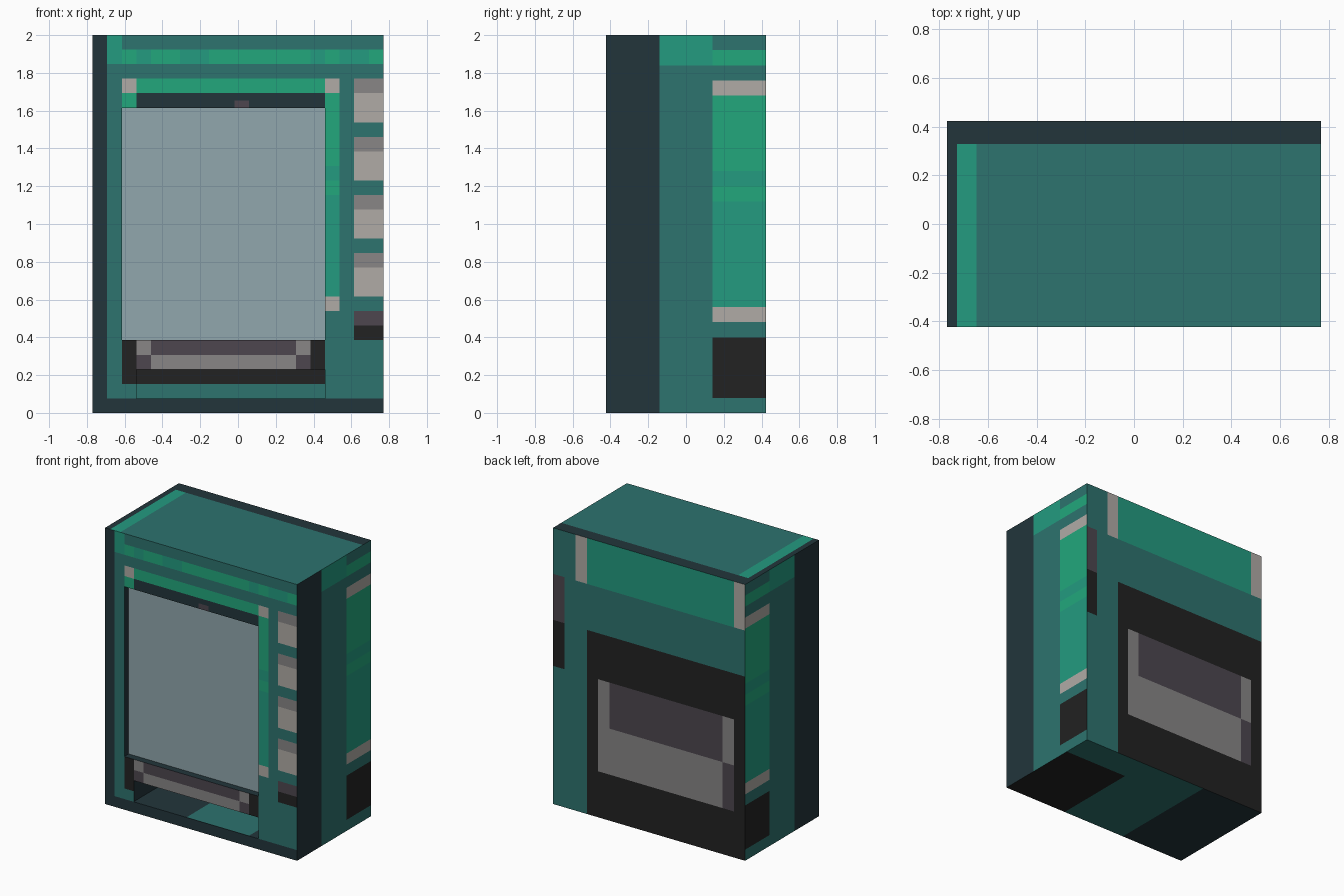
import bpy
import bmesh
from mathutils import Vector

cube = bpy.data.objects.get("Cube")
if cube:
    bpy.data.objects.remove(cube, do_unlink=True)

P = 1 / 13                        # front grid step
W, D, H = 10 * P, 0.4225, 26 * P  # half width, half depth, height

COLOURS = {
    "teal": "2d736e", "navy": "22353b", "mid_green": "239b80",
    "bright_green": "22a77c", "beige": "b0aba6", "grey": "888686",
    "purple_grey": "4d464f", "black": "222222", "pale_glass": "91a7ad",
}
NAMES = list(COLOURS)


def linear(c):
    return c / 12.92 if c <= 0.04045 else ((c + 0.055) / 1.055) ** 2.4


MATERIALS = []
for colour, code in COLOURS.items():
    rgba = [linear(b / 255) for b in bytes.fromhex(code)] + [1]
    mat = bpy.data.materials.new(colour)
    mat.use_nodes = True
    mat.diffuse_color = rgba
    mat.node_tree.nodes["Principled BSDF"].inputs["Base Color"].default_value = rgba
    MATERIALS.append(mat)


def finish(name, bm):
    mesh = bpy.data.meshes.new(name)
    bm.to_mesh(mesh)
    bm.free()
    for mat in MATERIALS:
        mesh.materials.append(mat)
    obj = bpy.data.objects.new(name, mesh)
    bpy.context.collection.objects.link(obj)
    return obj


def sheet(name, origin, u, v, columns, rows, base, patches, flip=False):
    """Flat side cut along patch borders; later patches win, None is a hole."""
    bm = bmesh.new()
    origin, u, v = Vector(origin), Vector(u) / columns, Vector(v) / rows
    us = sorted({0, columns}.union(*[p[1:3] for p in patches]))
    vs = sorted({0, rows}.union(*[p[3:5] for p in patches]))
    grid = [[bm.verts.new(origin + u * a + v * b) for b in vs] for a in us]
    for i in range(len(us) - 1):
        for j in range(len(vs) - 1):
            a, b = (us[i] + us[i + 1]) / 2, (vs[j] + vs[j + 1]) / 2
            colour = base
            for c, a0, a1, b0, b1 in patches:
                if a0 < a < a1 and b0 < b < b1:
                    colour = c
            if colour is None:
                continue
            corners = [grid[i][j], grid[i + 1][j], grid[i + 1][j + 1], grid[i][j + 1]]
            face = bm.faces.new(corners[::-1] if flip else corners)
            face.material_index = NAMES.index(colour)
    return finish(name, bm)


def recess(name, a0, a1, b0, b1, depth, wall, back):
    """Inward facing box behind an opening in the front, in grid steps."""
    bm = bmesh.new()
    bmesh.ops.create_cube(bm, size=1)
    front = [f for f in bm.faces if f.normal.y < -0.5]
    bmesh.ops.delete(bm, geom=front, context="FACES_ONLY")
    for f in bm.faces:
        f.material_index = NAMES.index(back if f.normal.y > 0.5 else wall)
    for vert in bm.verts:
        x, y, z = vert.co + Vector((0.5, 0.5, 0.5))
        vert.co = (-W + P * (a0 + x * (a1 - a0)), -D + y * depth, P * (b0 + z * (b1 - b0)))
    bmesh.ops.reverse_faces(bm, faces=bm.faces[:])
    return finish(name, bm)


# Front: edge trim, top stripe, window frame, delivery slot
front = [
    ("navy", 0, 1, 0, 26), ("navy", 0, 20, 0, 1),
    ("mid_green", 1, 2, 24, 26), ("bright_green", 2, 20, 24, 25),
    ("bright_green", 2, 17, 22, 23), ("bright_green", 2, 3, 21, 22),
    ("navy", 3, 16, 21, 22), ("purple_grey", 9.75, 10.75, 21, 21.5),
    ("mid_green", 16, 17, 8, 17), ("bright_green", 16, 17, 17, 22),
    ("bright_green", 16, 17, 15, 16),
    ("beige", 2, 3, 22, 23), ("beige", 16, 17, 22, 23), ("beige", 16, 17, 7, 8),
    ("purple_grey", 18, 20, 6, 7), ("black", 18, 20, 5, 6),
    ("black", 2, 16, 2, 5), ("grey", 3, 15, 3, 5), ("purple_grey", 4, 14, 4, 5),
    ("purple_grey", 3, 4, 3, 4), ("purple_grey", 14, 15, 3, 4),
    (None, 2, 16, 5, 21), (None, 3, 16, 1, 3),
]
for a0, a1 in ((3, 4), (6, 8), (15, 16), (17, 19)):
    front.append(("mid_green", a0, a1, 24, 25))
# Four selection buttons
for b in range(8, 21, 4):
    front += [("beige", 18, 20, b, b + 2), ("grey", 18, 20, b + 2, b + 3)]
sheet("front_panel", (-W, -D, 0), (2 * W, 0, 0), (0, 0, H), 20, 26, "teal", front)

# Window and delivery tray set into the front
recess("window", 2, 16, 5, 21, 0.05, "navy", "pale_glass")
recess("delivery_tray", 3, 16, 1, 3, 0.3, "navy", "teal")
sheet("tray_back_strip", (-W + 3 * P, -D + 0.298, 2 * P), (13 * P, 0, 0), (0, 0, P),
      1, 1, "black", [])
sheet("tray_floor", (-W + 3 * P, -D, P + 0.002), (13 * P, 0, 0), (0, 0.298, 0),
      13, 1, "navy", [("teal", 5.5, 12, 0, 1)])

# Matching left and right sides
side = [
    ("navy", 0, 1, 0, 25), ("mid_green", 1, 2, 23, 25), ("bright_green", 2, 3, 23, 24),
    ("beige", 2, 3, 6, 22), ("mid_green", 2, 3, 7, 21), ("bright_green", 2, 3, 16, 21),
    ("bright_green", 2, 3, 14, 15), ("black", 2, 3, 1, 5),
]
for name, x in (("left_side", W), ("right_side", -W)):
    sheet(name, (x, -D, 0), (0, 2 * D, 0), (0, 0, H), 3, 25, "teal", side, flip=x < 0)

# Back with service hatch
sheet("back_panel", (W, D, 0), (-2 * W, 0, 0), (0, 0, H), 17, 6, "teal", [
    ("beige", 2, 17, 5, 6), ("mid_green", 3, 16, 5, 6),
    ("purple_grey", 0, 1, 4, 5), ("black", 0, 1, 3, 4),
    ("black", 3, 17, 0, 4), ("grey", 4, 16, 1, 3),
    ("purple_grey", 5, 15, 2, 3), ("purple_grey", 15, 16, 1, 2),
])

# Top and bottom
sheet("top_panel", (-W, -D, H), (2 * W, 0, 0), (0, 2 * D, 0), 19, 9, "teal", [
    ("mid_green", 0.5, 1.5, 0, 8), ("navy", 0, 0.5, 0, 9), ("navy", 0, 19, 8, 9),
])
sheet("bottom_panel", (-W, D, 0), (2 * W, 0, 0), (0, -2 * D, 0), 3, 4, "teal", [
    ("navy", 0, 1, 0, 4), ("black", 2, 3, 1, 4),
])
